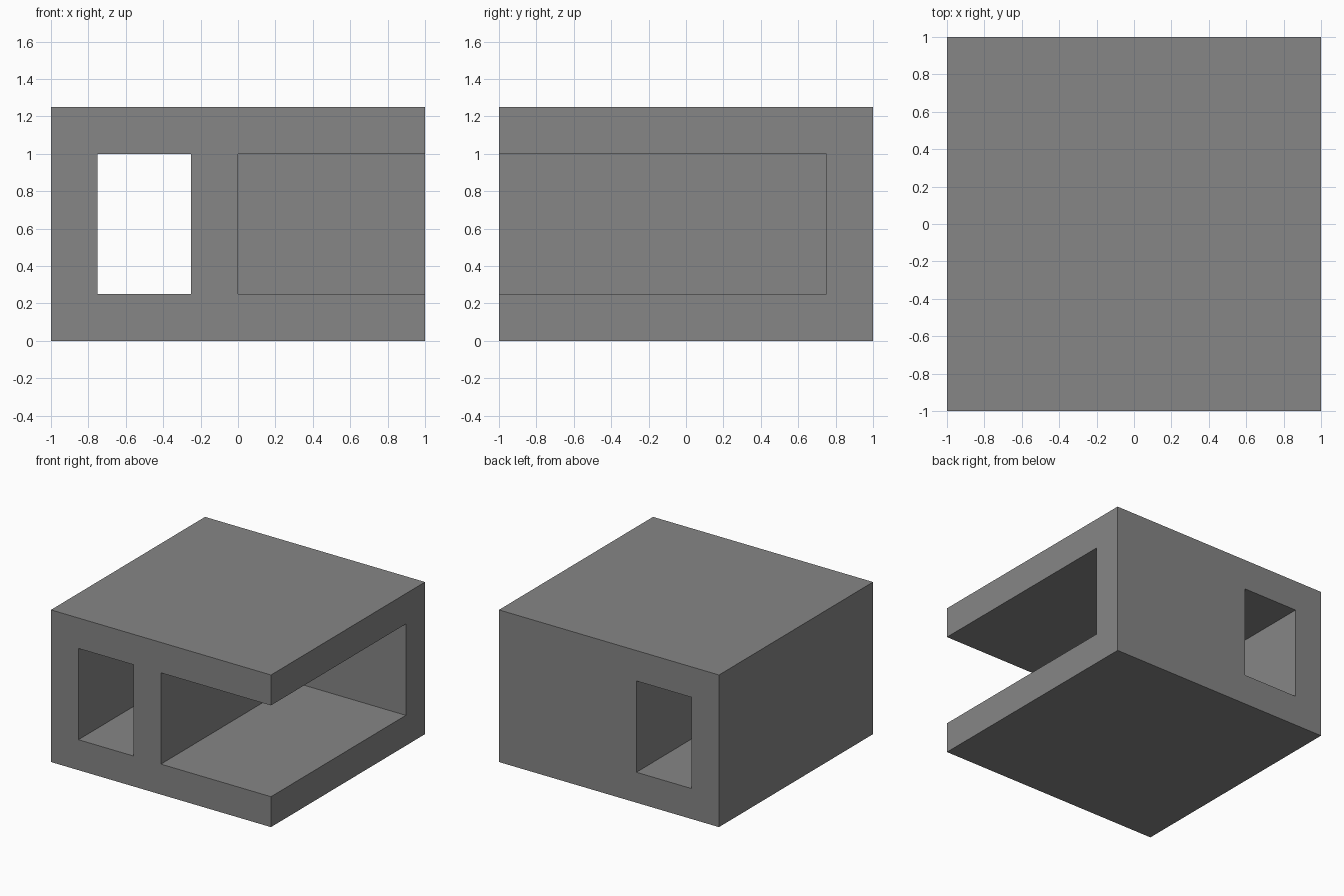
import bpy
from mathutils import Vector

default_cube = bpy.data.objects.get("Cube")
if default_cube:
    bpy.data.objects.remove(default_cube, do_unlink=True)


def make_material(name, colour):
    mat = bpy.data.materials.new(name)
    mat.use_nodes = True
    mat.diffuse_color = colour
    mat.node_tree.nodes["Principled BSDF"].inputs["Base Color"].default_value = colour
    return mat


def box(name, low, high, mat):
    """Axis-aligned box spanning two opposite corners."""
    low, high = Vector(low), Vector(high)
    bpy.ops.mesh.primitive_cube_add(size=1, location=(low + high) / 2)
    obj = bpy.context.object
    obj.name = obj.data.name = name
    obj.scale = high - low
    bpy.ops.object.transform_apply(location=True, rotation=False, scale=True)
    obj.data.materials.append(mat)
    return obj


def cut(target, cutter):
    """Subtract the cutter from the target, then discard it."""
    cutter.hide_render = True
    mod = target.modifiers.new(cutter.name, "BOOLEAN")
    mod.operation = "DIFFERENCE"
    mod.solver = "EXACT"
    mod.object = cutter
    bpy.ops.object.select_all(action="DESELECT")
    target.select_set(True)
    bpy.context.view_layer.objects.active = target
    bpy.ops.object.modifier_apply(modifier=mod.name)
    bpy.data.objects.remove(cutter, do_unlink=True)


grey = make_material("grey", (0.24, 0.24, 0.24, 1))
wall, height, past = 0.25, 1.25, 1.2  # past: cutters overshoot the block

# Solid block
block = box("block", (-1, -1, 0), (1, 1, height), grey)

# Straight passage from front to back
cut(block, box("passage_cutter", (-1 + wall, -past, wall), (-wall, past, height - wall), grey))

# Large bay, open to the front and the left side
cut(block, box("bay_cutter", (0, -past, wall), (past, 1 - wall, height - wall), grey))
